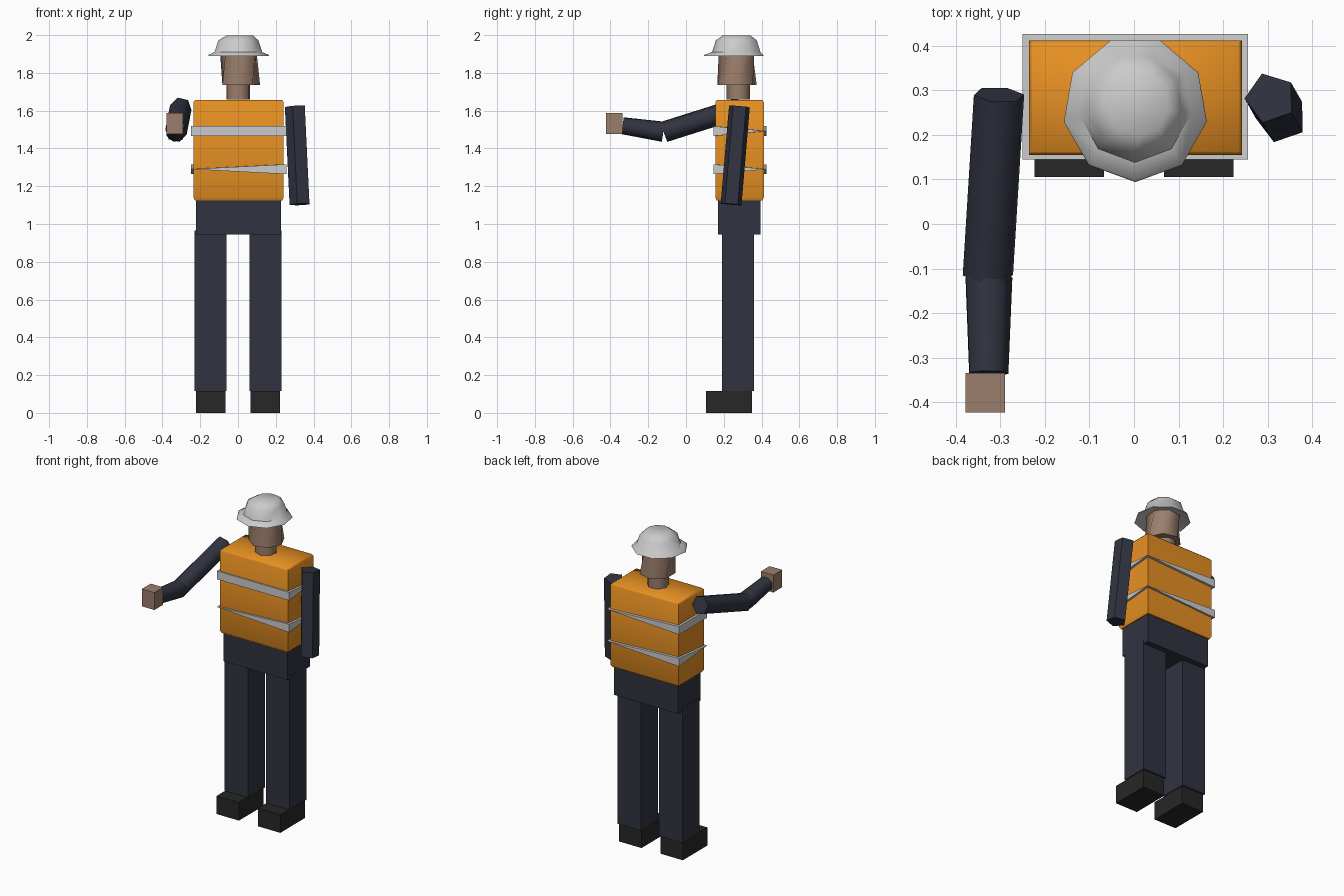
import bpy, bmesh, math
from mathutils import Vector

if "Cube" in bpy.data.objects:
    bpy.data.objects.remove(bpy.data.objects["Cube"])


def material(name, rgb):
    m = bpy.data.materials.new(name)
    m.diffuse_color = (*rgb, 1)
    m.use_nodes = True
    m.node_tree.nodes["Principled BSDF"].inputs["Base Color"].default_value = m.diffuse_color
    return m


ORANGE = material("vest_orange", (0.80, 0.28, 0.016))
NAVY = material("work_navy", (0.030, 0.034, 0.052))
SKIN = material("skin", (0.33, 0.21, 0.15))
BLACK = material("boot_black", (0.02, 0.02, 0.02))
LIGHT = material("light_grey", (0.62, 0.62, 0.62))


def finish(name, bm, mat, smooth=None):
    bmesh.ops.recalc_face_normals(bm, faces=bm.faces)
    me = bpy.data.meshes.new(name)
    bm.to_mesh(me)
    bm.free()
    me.materials.append(mat)
    ob = bpy.data.objects.new(name, me)
    bpy.context.collection.objects.link(ob)
    if smooth:
        bpy.ops.object.select_all(action='DESELECT')
        ob.select_set(True)
        bpy.context.view_layer.objects.active = ob
        bpy.ops.object.shade_smooth_by_angle(angle=math.radians(smooth))
    return ob


def loft(name, rings, mat, smooth=None):
    """Skin a stack of equal-count point rings and cap both ends."""
    bm = bmesh.new()
    vs = [[bm.verts.new(p) for p in r] for r in rings]
    n = len(vs[0])
    for a, b in zip(vs, vs[1:]):
        for i in range(n):
            j = (i + 1) % n
            bm.faces.new((a[i], a[j], b[j], b[i]))
    bm.faces.new(vs[0][::-1])
    bm.faces.new(vs[-1])
    return finish(name, bm, mat, smooth)


def rect(x0, x1, y0, y1, z):
    return [(x0, y0, z), (x1, y0, z), (x1, y1, z), (x0, y1, z)]


def box(name, x, y, z, mat):
    return loft(name, [rect(*x, *y, z[0]), rect(*x, *y, z[1])], mat)


def ring(cx, cy, z, rx, ry, n, turn=0.0):
    return [(cx + rx * math.cos(turn + math.tau * i / n),
             cy + ry * math.sin(turn + math.tau * i / n), z) for i in range(n)]


def limb(name, p, q, r0, r1, n, turn=0.0):
    """Tapered low-poly tube between two joints."""
    p, q = Vector(p), Vector(q)
    d = (q - p).normalized()
    u = d.cross(Vector((1, 0, 0))).normalized()
    v = d.cross(u)
    rings = [[c + r * (math.cos(turn + math.tau * i / n) * u +
                       math.sin(turn + math.tau * i / n) * v)
              for i in range(n)] for c, r in ((p, r0), (q, r1))]
    return loft(name, rings, NAVY, 65)


# Boots and trouser legs, one per side
for side, s in (("right", -1), ("left", 1)):
    box(side + "_boot", sorted((s * 0.067, s * 0.223)), (0.105, 0.35), (0, 0.115), BLACK)
    box(side + "_leg", sorted((s * 0.062, s * 0.229)), (0.19, 0.36), (0.115, 0.965), NAVY)
box("pelvis", (-0.222, 0.228), (0.17, 0.395), (0.945, 1.13), NAVY)

# Vest body with a tiny chamfer at top and bottom
X0, X1, Y0, Y1 = -0.236, 0.242, 0.155, 0.412
c = 0.008
loft("vest", [rect(X0 + c, X1 - c, Y0 + c, Y1 - c, 1.125),
              rect(X0, X1, Y0, Y1, 1.14),
              rect(X0, X1, Y0, Y1, 1.645),
              rect(X0 + c, X1 - c, Y0 + c, Y1 - c, 1.656)], ORANGE, 60)


# Reflective bands: some corners pinch to a point, making wedge-shaped sides
def band(name, zmid, pinched):
    h = 0.026
    base = rect(-0.25, 0.256, 0.145, 0.426, zmid)
    half = [0.0 if i in pinched else h for i in range(4)]
    bm = bmesh.new()
    lo, hi = ([bm.verts.new((x, y, z + s * half[i]))
               for i, (x, y, z) in enumerate(base)] for s in (-1, 1))
    for i in range(4):
        j = (i + 1) % 4
        bm.faces.new((lo[i], lo[j], hi[j], hi[i]))
    bm.faces.new(lo[::-1])
    bm.faces.new(hi)
    bmesh.ops.remove_doubles(bm, verts=bm.verts, dist=1e-4)
    bmesh.ops.triangulate(bm, faces=[f for f in bm.faces if len(f.verts) > 3])
    finish(name, bm, LIGHT)


band("upper_band", 1.492, {2})
band("lower_band", 1.290, {0, 2})

# Neck and head
loft("neck", [ring(0.002, 0.278, z, 0.064, 0.064, 7, 0.3) for z in (1.66, 1.75)], SKIN, 60)
loft("head", [ring(0.012, 0.270, 1.735, 0.105, 0.107, 7, 0.0),
              ring(0.004, 0.270, 1.915, 0.100, 0.097, 7, 0.35)], SKIN, 60)

# Hard hat: flared brim rising into a dome
N = 9
T = math.pi / 2
loft("hard_hat", [ring(0.0, 0.268, 1.902, 0.11, 0.11, N, -T),
                  ring(0.003, 0.258, 1.889, 0.163, 0.164, N, -T),
                  ring(0.003, 0.258, 1.896, 0.161, 0.160, N, -T),
                  ring(0.002, 0.270, 1.910, 0.128, 0.132, N, -T),
                  ring(0.002, 0.270, 1.972, 0.108, 0.112, N, -T),
                  ring(0.010, 0.270, 1.999, 0.070, 0.075, N, -T)], LIGHT, 50)

# Hanging arm
limb("left_arm", (0.306, 0.283, 1.622), (0.331, 0.239, 1.104), 0.058, 0.058, 5, 0.3)

# Outstretched arm and hand
limb("right_upper_arm", (-0.303, 0.29, 1.616), (-0.328, -0.115, 1.488), 0.058, 0.058, 6, 0.3)
limb("right_forearm", (-0.328, -0.12, 1.488), (-0.328, -0.336, 1.52), 0.055, 0.046, 7, 0.2)
box("right_hand", (-0.378, -0.29), (-0.423, -0.335), (1.477, 1.587), SKIN)
